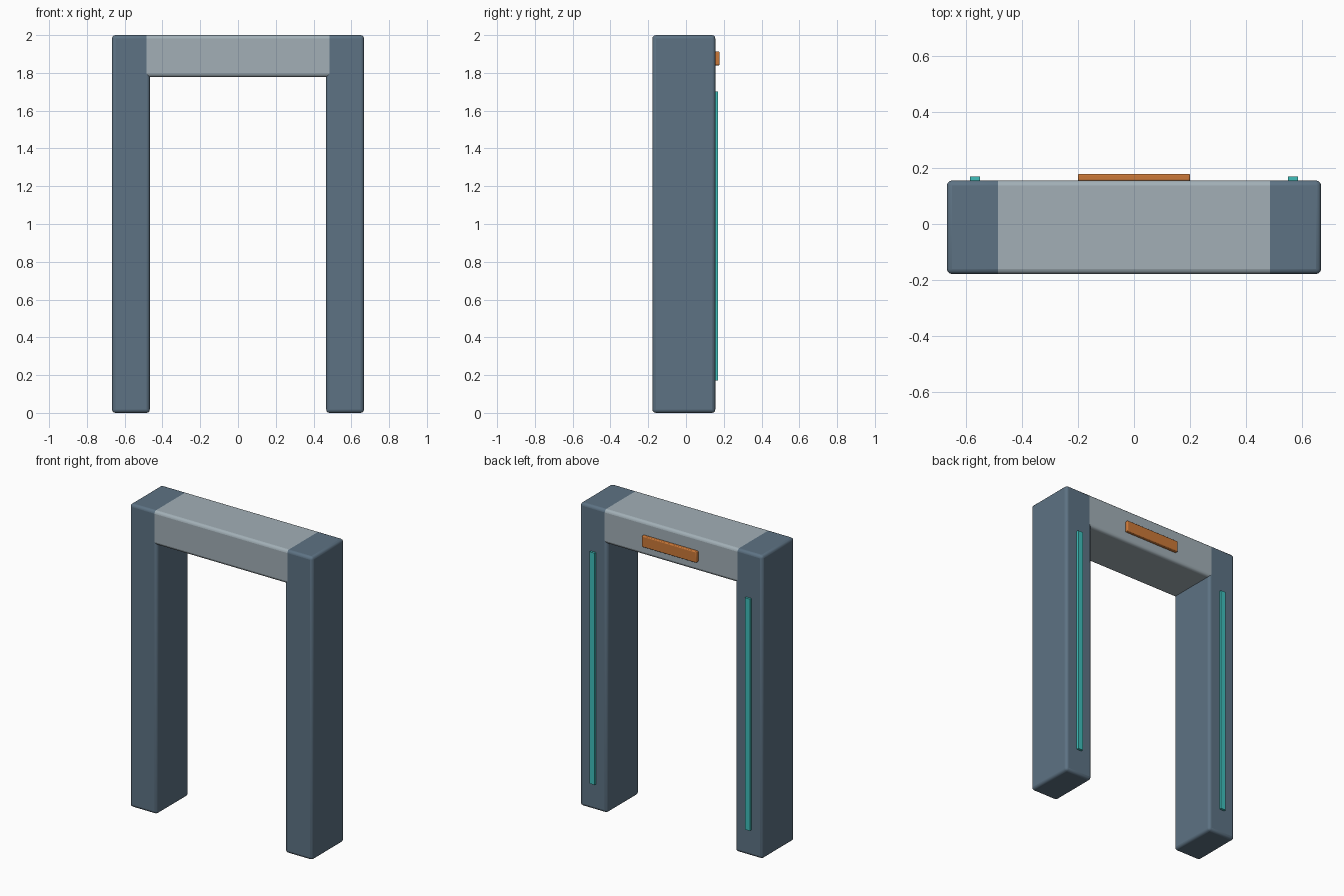
import bpy

if "Cube" in bpy.data.objects:
    bpy.data.objects.remove(bpy.data.objects["Cube"])

HALF_W, LEG_W, HEIGHT, BEAM_H = 0.667, 0.2, 2.0, 0.222
Y0, Y1 = -0.178, 0.155
ROUND = 0.018


def material(name, rgb):
    m = bpy.data.materials.new(name)
    m.diffuse_color = (*rgb, 1)
    m.use_nodes = True
    m.node_tree.nodes["Principled BSDF"].inputs["Base Color"].default_value = m.diffuse_color
    return m


BLUE = material("slate_blue", (0.11, 0.17, 0.23))
GREY = material("pale_grey", (0.36, 0.43, 0.47))
TEAL = material("teal", (0.05, 0.52, 0.50))
ORANGE = material("orange", (0.60, 0.19, 0.04))


def box(name, lo, hi, mat, bevel=0, long_edges_only=False):
    """Box between two corners, optionally with rounded edges."""
    bpy.ops.mesh.primitive_cube_add(size=1, location=[(a + b) / 2 for a, b in zip(lo, hi)])
    ob = bpy.context.object
    ob.name = name
    ob.scale = [b - a for a, b in zip(lo, hi)]
    bpy.ops.object.transform_apply(location=False, rotation=False, scale=True)
    ob.data.materials.append(mat)
    if bevel:
        mod = ob.modifiers.new("rounded_edges", 'BEVEL')
        mod.width, mod.segments = bevel, 3
        if long_edges_only:
            mod.limit_method = 'WEIGHT'
            weights = ob.data.attributes.new("bevel_weight_edge", 'FLOAT', 'EDGE')
            for e in ob.data.edges:
                a, b = (ob.data.vertices[i].co for i in e.vertices)
                weights.data[e.index].value = float(abs(a.x - b.x) > 0.01)
        bpy.ops.object.shade_smooth_by_angle()
    return ob


# Two posts, each with a light strip on the back
for side, s in (("left", -1), ("right", 1)):
    x = s * (HALF_W - LEG_W / 2)
    box(side + "_post", (x - LEG_W / 2, Y0, 0), (x + LEG_W / 2, Y1, HEIGHT), BLUE, ROUND)
    box(side + "_light_strip", (x - 0.018, Y1 - 0.005, 0.172), (x + 0.018, 0.17, 1.702), TEAL)

# Crossbeam, flush with the posts and running into their rounded inner edges
bx = HALF_W - LEG_W + ROUND
box("crossbeam", (-bx, Y0, HEIGHT - BEAM_H), (bx, Y1, HEIGHT), GREY, ROUND, True)

# Display panel on the back of the crossbeam
box("display_panel", (-0.2, Y1 - 0.001, 1.84), (0.2, 0.178, 1.913), ORANGE, 0.005)
